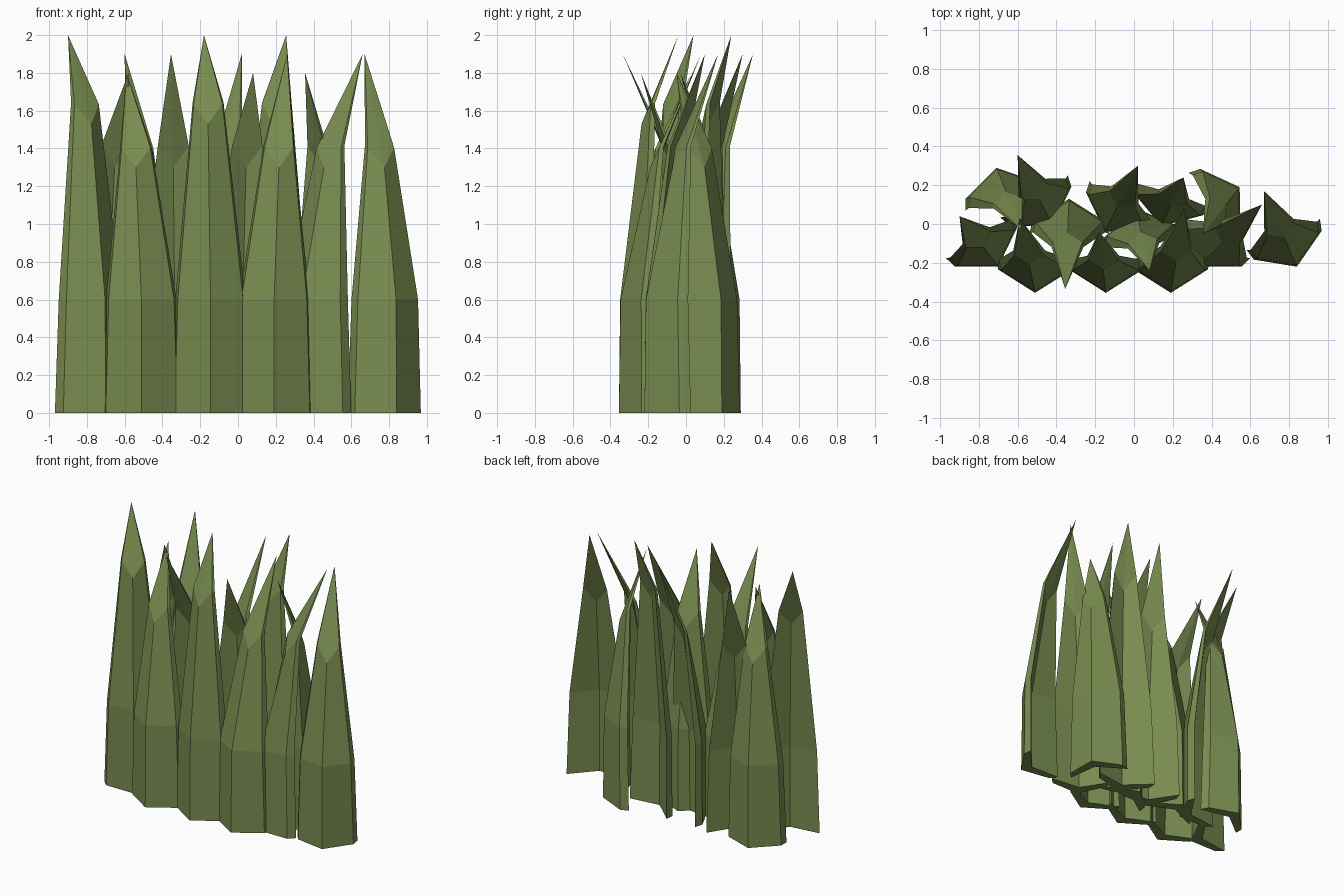
import bpy, bmesh, math
from mathutils import Matrix, Vector

if "Cube" in bpy.data.objects:
    bpy.data.objects.remove(bpy.data.objects["Cube"])

green = bpy.data.materials.new("grass green")
green.diffuse_color = (0.19, 0.262, 0.08, 1)
green.use_nodes = True
green.node_tree.nodes["Principled BSDF"].inputs["Base Color"].default_value = green.diffuse_color

# Chevron cross-section: outer ridge at the origin, blade curls towards +y
SECTION = [(-0.19, 0.12), (0, 0), (0.19, 0.12), (0.205, 0.18), (0, 0.085), (-0.205, 0.18)]


def blade(name, ridge, inward, tip, bend):
    """Folded grass blade: straight foot, narrowed bend, pointed tip."""
    rot = Matrix.Rotation(math.radians(inward - 90), 2)
    base, lean = Vector(ridge), Vector(tip[:2]) - Vector(ridge)
    bm = bmesh.new()
    rings = []
    # height, section scale, share of the lean, tilt of the ring
    for z, scale, t, tilt in ((0, 1, 0, 0), (0.6, 0.91, 0.02, 0), (bend, 0.4, 0.38, 0.55)):
        ring = []
        for x, y in SECTION:
            p = base + lean * t + rot @ Vector((x, y)) * scale
            ring.append(bm.verts.new((p.x, p.y, z + tilt * abs(x))))
        rings.append(ring)
    point = bm.verts.new(tip)
    n = len(SECTION)
    # Foot, halved along the fold
    r = rings[0]
    bm.faces.new((r[0], r[5], r[4], r[1]))
    bm.faces.new((r[1], r[4], r[3], r[2]))
    for i in range(n):
        j = (i + 1) % n
        for lo, hi in zip(rings, rings[1:]):
            bm.faces.new((lo[i], lo[j], hi[j], hi[i]))
        bm.faces.new((rings[-1][i], rings[-1][j], point))
    bmesh.ops.recalc_face_normals(bm, faces=bm.faces)
    mesh = bpy.data.meshes.new(name)
    bm.to_mesh(mesh)
    bm.free()
    mesh.materials.append(green)
    bpy.context.collection.objects.link(bpy.data.objects.new(name, mesh))


# Front row, leaning back
blade("front_blade_1", (-0.70, -0.22), 122, (-0.90, 0.04, 2.0), 1.53)
blade("front_blade_2", (-0.51, -0.355), 90, (-0.59, 0.03, 1.8), 1.3)
blade("front_blade_3", (-0.145, -0.355), 90, (-0.18, -0.04, 2.0), 1.53)
blade("front_blade_4", (0.19, -0.355), 90, (0.26, 0.08, 1.9), 1.3)
blade("front_blade_5", (0.33, -0.22), 58, (0.66, 0.10, 1.9), 1.3)
blade("front_blade_6", (0.84, -0.22), 113, (0.67, 0.17, 1.9), 1.3)

# Middle row, leaning back
blade("middle_blade_1", (-0.42, -0.01), 122, (-0.60, 0.355, 1.9), 1.3)
blade("middle_blade_2", (-0.15, -0.04), 58, (0.02, 0.30, 1.9), 1.3)
blade("middle_blade_3", (0.14, -0.01), 72, (0.255, 0.24, 2.0), 1.53)

# Back row, leaning forward
blade("back_blade_1", (-0.71, 0.29), 283, (-0.58, -0.03, 1.8), 1.3)
blade("back_blade_2", (-0.335, 0.13), 270, (-0.355, -0.335, 1.9), 1.3)
blade("back_blade_3", (0.01, 0.08), 280, (0.08, -0.24, 1.8), 1.3)
blade("back_blade_4", (0.545, 0.19), 213, (0.355, -0.05, 1.8), 1.3)
